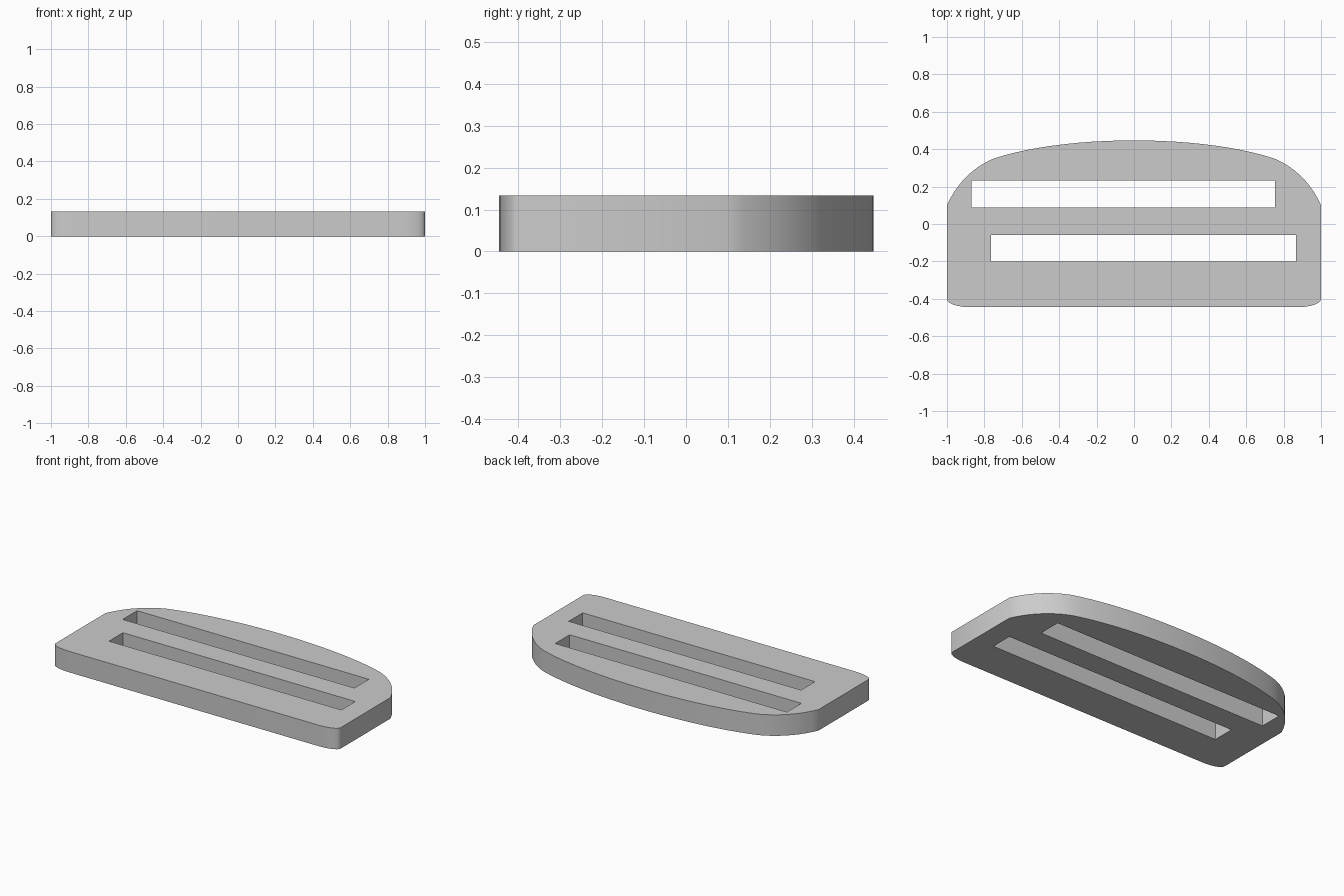
import bpy, bmesh, math
from mathutils import Vector
from mathutils.geometry import interpolate_bezier

cube = bpy.data.objects.get("Cube")
if cube:
    bpy.data.objects.remove(cube, do_unlink=True)

HEIGHT = 0.133

grey = bpy.data.materials.new("plain grey")
grey.use_nodes = True
colour = (0.6, 0.6, 0.6, 1)
grey.diffuse_color = colour
grey.node_tree.nodes["Principled BSDF"].inputs["Base Color"].default_value = colour


def bezier(a, b, c, d, steps):
    points = [Vector((*p, 0)) for p in (a, b, c, d)]
    return [p.to_2d() for p in interpolate_bezier(*points, steps)]


def prism(name, outline, z0, z1):
    """Extrude a flat closed outline from z0 to z1."""
    bm = bmesh.new()
    face = bm.faces.new([bm.verts.new((x, y, z0)) for x, y in outline])
    top = bmesh.ops.extrude_face_region(bm, geom=[face])["geom"]
    verts = [v for v in top if isinstance(v, bmesh.types.BMVert)]
    bmesh.ops.translate(bm, verts=verts, vec=(0, 0, z1 - z0))
    bmesh.ops.recalc_face_normals(bm, faces=bm.faces)
    mesh = bpy.data.meshes.new(name)
    bm.to_mesh(mesh)
    bm.free()
    mesh.materials.append(grey)
    obj = bpy.data.objects.new(name, mesh)
    bpy.context.collection.objects.link(obj)
    return obj


# Right half outline: front corner, straight side, rounded shoulder, shallow arch
half = bezier((0.88, -0.445), (0.95, -0.443), (1, -0.425), (1, -0.40), 7)
half += bezier((1, 0.1), (0.95, 0.215), (0.86, 0.305), (0.75, 0.35), 10)
half += bezier((0.75, 0.35), (0.55, 0.415), (0.28, 0.447), (0, 0.447), 12)[1:]
mirrored = [Vector((-p.x, p.y)) for p in reversed(half[:-1])]
plate = prism("buckle_plate", half + mirrored, 0, HEIGHT)

# Two offset strap slots cut through the plate
slots = {"back_slot_cutter": (-0.87, 0.755, 0.087, 0.232),
         "front_slot_cutter": (-0.765, 0.865, -0.20, -0.06)}
for name, (x0, x1, y0, y1) in slots.items():
    corners = [(x0, y0), (x1, y0), (x1, y1), (x0, y1)]
    cutter = prism(name, corners, -0.1, HEIGHT + 0.1)
    cutter.hide_render = True
    cutter.hide_set(True)
    cutter.display_type = 'WIRE'
    cut = plate.modifiers.new(name, 'BOOLEAN')
    cut.operation = 'DIFFERENCE'
    cut.solver = 'EXACT'
    cut.object = cutter

# Apply the cuts, remove the cutters and smooth the rounded rim
bpy.context.view_layer.objects.active = plate
plate.select_set(True)
for modifier in list(plate.modifiers):
    cutter = modifier.object
    bpy.ops.object.modifier_apply(modifier=modifier.name)
    bpy.data.objects.remove(cutter, do_unlink=True)
bpy.ops.object.shade_smooth_by_angle(angle=math.radians(30))
